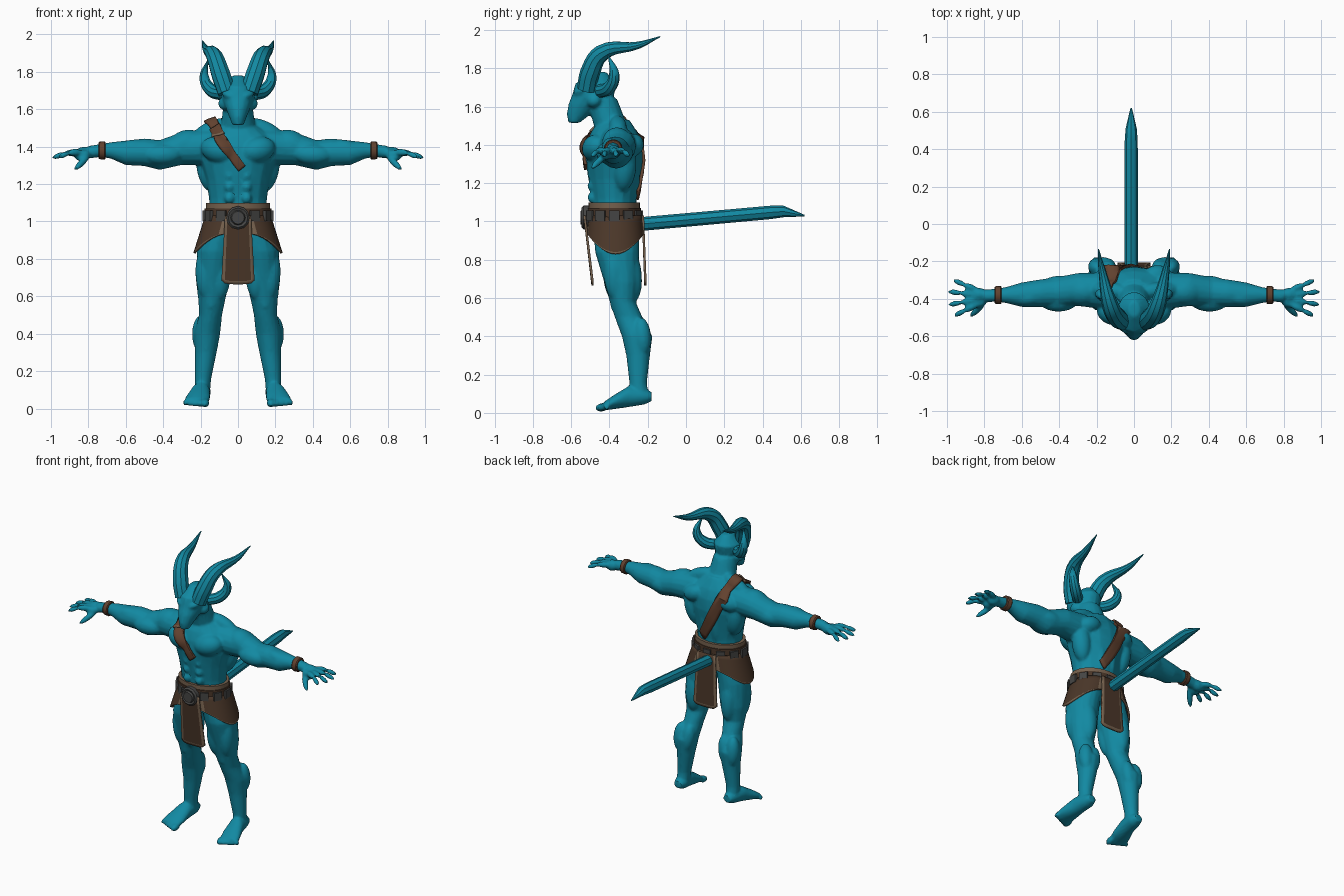
import bpy, bmesh, math
from mathutils import Vector, Matrix

if "Cube" in bpy.data.objects:
    bpy.data.objects.remove(bpy.data.objects["Cube"])


def material(name, rgb):
    m = bpy.data.materials.new(name)
    m.use_nodes = True
    m.diffuse_color = (*rgb, 1)
    m.node_tree.nodes["Principled BSDF"].inputs["Base Color"].default_value = (*rgb, 1)
    return m


TEAL = material("teal skin", (.006, .25, .36))
LEATHER = material("dark leather", (.07, .038, .022))
TRIM = material("tan trim", (.18, .12, .075))
STRAP = material("red brown leather", (.12, .053, .028))
METAL = material("dark metal", (.06, .06, .058))


def smooth(ob, angle=35):
    bpy.ops.object.select_all(action='DESELECT')
    ob.select_set(True)
    bpy.context.view_layer.objects.active = ob
    bpy.ops.object.shade_smooth_by_angle(angle=math.radians(angle))


def finish(name, bm, *mats):
    bmesh.ops.recalc_face_normals(bm, faces=bm.faces)
    mesh = bpy.data.meshes.new(name)
    bm.to_mesh(mesh)
    bm.free()
    ob = bpy.data.objects.new(name, mesh)
    bpy.context.collection.objects.link(ob)
    for m in mats:
        mesh.materials.append(m)
    smooth(ob)
    return ob


def apply(ob, kind, **settings):
    mod = ob.modifiers.new(kind, kind)
    for key, value in settings.items():
        setattr(mod, key, value)
    bpy.context.view_layer.objects.active = ob
    bpy.ops.object.modifier_apply(modifier=mod.name)


def loft(bm, axis, stations, side=1, n=16):
    """Elliptic rings (x, y, z, radius, radius) across one axis, joined and capped."""
    i, j = {'X': (1, 2), 'Y': (0, 2), 'Z': (0, 1)}[axis]
    rings = []
    for x, y, z, ra, rb in stations:
        ring = []
        for k in range(n):
            p = Vector((x * side, y, z))
            p[i] += ra * math.cos(math.tau * k / n)
            p[j] += rb * math.sin(math.tau * k / n)
            ring.append(bm.verts.new(p))
        rings.append(ring)
    for a, b in zip(rings, rings[1:]):
        for k in range(n):
            bm.faces.new((a[k], a[k - 1], b[k - 1], b[k]))
    bm.faces.new(rings[0])
    bm.faces.new(rings[-1])


def muscle(bm, a, b, r, side):
    """Ellipsoid stretched from a to b."""
    a, b = (Vector((p[0] * side, p[1], p[2])) for p in (a, b))
    d = b - a
    turn = d.to_track_quat('Z', 'Y').to_matrix().to_4x4()
    size = Matrix.Diagonal((r, r, d.length * .5 + r * .4, 1))
    bmesh.ops.create_icosphere(bm, subdivisions=3, radius=1,
                               matrix=Matrix.Translation((a + b) / 2) @ turn @ size)


def horn(name, points, side):
    cu = bpy.data.curves.new(name, 'CURVE')
    cu.dimensions, cu.bevel_depth, cu.bevel_resolution = '3D', 1, 3
    cu.resolution_u, cu.use_fill_caps = 5, True
    sp = cu.splines.new('BEZIER')
    sp.bezier_points.add(len(points) - 1)
    for bp, (x, y, z, r) in zip(sp.bezier_points, points):
        bp.co, bp.radius = (x * side, y, z), r
        bp.handle_left_type = bp.handle_right_type = 'AUTO'
    ob = bpy.data.objects.new(name, cu)
    bpy.context.collection.objects.link(ob)
    cu.materials.append(TEAL)
    bpy.ops.object.select_all(action='DESELECT')
    ob.select_set(True)
    bpy.context.view_layer.objects.active = ob
    bpy.ops.object.convert(target='MESH')
    smooth(bpy.context.object)


def add_trunk(bm):
    loft(bm, 'Z', [(0, -.375, z, a, b) for z, a, b in (
        (.9, .15, .11), (1.12, .155, .118), (1.22, .17, .135), (1.32, .2, .15),
        (1.4, .21, .145), (1.46, .18, .125), (1.53, .08, .08))])
    loft(bm, 'Z', [(0, -.38, 1.46, .1, .09), (0, -.44, 1.64, .075, .08)])


def add_head(bm):
    loft(bm, 'Z', [(0, y, z, a, b) for z, y, a, b in (
        (1.515, -.585, .03, .03), (1.56, -.56, .047, .062), (1.61, -.525, .068, .09),
        (1.66, -.485, .088, .11), (1.72, -.47, .088, .108), (1.78, -.455, .03, .04))])


def add_torso_muscles(bm, s):
    for a, b, r in (((.04, -.485, 1.365), (.17, -.46, 1.4), .07),   # chest
                    ((.05, -.36, 1.53), (.22, -.35, 1.46), .045),   # neck to shoulder
                    ((.14, -.33, 1.18), (.18, -.31, 1.38), .06),    # side of back
                    ((.08, -.27, 1.42), (.18, -.28, 1.38), .055),   # shoulder blade
                    ((.04, -.28, 1.1), (.04, -.27, 1.38), .035),    # spine
                    ((.08, -.31, .88), (.09, -.31, .97), .062)):    # seat
        muscle(bm, a, b, r, s)
    for row in range(3):  # stomach
        z = 1.125 + .06 * row
        muscle(bm, (.03, -.485, z), (.06, -.48, z), .032, s)
    muscle(bm, (.03, -.58, 1.665), (.08, -.535, 1.69), .02, s)  # brow
    muscle(bm, (.06, -.5, 1.62), (.08, -.46, 1.64), .035, s)  # cheek


def add_arm(bm, s):
    loft(bm, 'X', [(x, y, z, r, r) for x, y, z, r in (
        (.14, -.36, 1.4, .1), (.3, -.35, 1.39, .088), (.42, -.365, 1.355, .08),
        (.5, -.37, 1.37, .074), (.6, -.378, 1.367, .066), (.68, -.38, 1.38, .044),
        (.73, -.38, 1.38, .035), (.8, -.385, 1.37, .034))], s)
    muscle(bm, (.22, -.36, 1.44), (.35, -.36, 1.37), .08, s)
    for dy in (-.04, .04):  # front and back of upper arm
        muscle(bm, (.32, -.37 + dy, 1.36), (.48, -.375 + dy, 1.355), .056, s)
    muscle(bm, (.5, -.385, 1.4), (.63, -.4, 1.385), .045, s)
    # Hand: palm, thumb and fanned fingers
    muscle(bm, (.8, -.375, 1.37), (.86, -.38, 1.355), .036, s)
    muscle(bm, (.8, -.415, 1.36), (.86, -.42, 1.345), .03, s)
    muscle(bm, (.8, -.42, 1.35), (.87, -.49, 1.28), .018, s)
    for k in range(4):
        root = Vector((.84, -.355 - .025 * k, 1.37))
        fan = math.radians(24 - 17 * k)
        reach = .12 + .033 * math.sin(math.pi * (k + .5) / 4)
        tip = root + Vector((math.cos(fan), math.sin(fan), -.2)) * reach
        knuckle = root.lerp(tip, .55) + Vector((0, 0, .012))
        muscle(bm, root, knuckle, .019, s)
        muscle(bm, knuckle, tip, .015, s)


def add_leg(bm, s):
    loft(bm, 'Z', [(x, y, z, r, q) for x, y, z, r, q in (
        (.085, -.365, .98, .09, .12), (.12, -.36, .84, .1, .115), (.135, -.337, .68, .09, .09),
        (.14, -.33, .58, .072, .068), (.147, -.3, .5, .062, .072), (.165, -.255, .4, .07, .08),
        (.172, -.25, .3, .058, .062), (.187, -.25, .16, .044, .046), (.19, -.24, .08, .04, .045))], s)
    for dx, dy in ((.045, -.03), (-.045, -.035), (0, .06)):  # thigh
        muscle(bm, (.133 + dx, -.355 + dy, .84), (.133 + dx * .8, -.335 + dy, .6), .054, s)
    muscle(bm, (.14, -.37, .59), (.147, -.35, .53), .034, s)  # knee
    for dx in (-.033, .033):  # calf
        muscle(bm, (.165 + dx, -.235, .48), (.178 + dx * .7, -.222, .32), .046, s)
    loft(bm, 'Y', [(x, y, z, r, q) for x, y, z, r, q in (
        (.19, -.18, .085, .03, .025), (.19, -.22, .085, .045, .042), (.2, -.3, .085, .052, .055),
        (.215, -.38, .055, .066, .036), (.225, -.43, .035, .066, .022))], s)
    for k in range(5):  # toes
        x = .172 + .027 * k
        muscle(bm, (x, -.41, .035), (x + .006, -.465 + .012 * k, .024), .022 - .002 * k, s)


# Body fused into one skin, and horns
body = bmesh.new()
add_trunk(body)
add_head(body)
for s, label in ((1, "left"), (-1, "right")):
    add_torso_muscles(body, s)
    add_arm(body, s)
    add_leg(body, s)
    horn(label + "_large_horn", ((.06, -.52, 1.69, .05), (.09, -.5, 1.78, .052),
         (.125, -.44, 1.88, .045), (.17, -.25, 1.92, .02), (.19, -.135, 1.965, .003)), s)
    horn(label + "_small_horn", ((.08, -.45, 1.68, .035), (.14, -.4, 1.7, .035),
         (.18, -.375, 1.765, .028), (.16, -.405, 1.865, .003)), s)
skin = finish("body", body, TEAL)
apply(skin, 'REMESH', mode='VOXEL', voxel_size=.009)
apply(skin, 'SMOOTH', factor=.5, iterations=2)
apply(skin, 'DECIMATE', ratio=.35)
smooth(skin, 40)

# Blade behind the waist
bm = bmesh.new()
loft(bm, 'Y', [(-.015, y, z, r, r) for y, z, r in (
    (-.25, .985, .036), (.44, 1.047, .035), (.51, 1.052, .03), (.62, 1.03, .004))], n=8)
finish("blade", bm, TEAL)


def sheet(name, shape, nu, nv, rim, mats=(LEATHER, TRIM), thick=.012):
    """Grid of shape(u, v) with a trimmed border at the sides and the bottom."""
    us = [0] + [rim + (1 - 2 * rim) * k / nu for k in range(nu + 1)] + [1]
    vs = [(1 - rim * .5) * k / nv for k in range(nv + 1)] + [1]
    bm = bmesh.new()
    grid = [[bm.verts.new(shape(u, v)) for u in us] for v in vs]
    for r in range(nv + 1):
        for c in range(nu + 2):
            f = bm.faces.new((grid[r][c], grid[r][c + 1], grid[r + 1][c + 1], grid[r + 1][c]))
            f.material_index = int(r == nv or c in (0, nu + 1))
    apply(finish(name, bm, *mats), 'SOLIDIFY', thickness=thick, offset=0)


# Hip skirts, hanging flaps and wrist bands
for s, label in ((1, "left"), (-1, "right")):
    def hip(u, v):
        t = math.radians(-82 + 164 * u)
        drop = .2 - .11 * math.sin(t) ** 2
        wide, deep = .17 + .063 * v, .137 + .01 * v
        return (s * wide * math.cos(t) ** .8, -.368 + deep * math.sin(t), 1.03 - drop * v)
    sheet(label + "_skirt", hip, 14, 5, .08)
    bm = bmesh.new()
    loft(bm, 'X', [(x, -.38, 1.38, r, r) for x, r in
                   ((.708, .044), (.713, .049), (.74, .047), (.746, .042))], s)
    finish(label + "_wrist_band", bm, STRAP)
for label, top, bottom in (("front", -.53, -.488), ("back", -.225, -.212)):
    def flap(u, v):
        corner = .02 * abs(2 * u - 1) ** 6 * v
        return ((.07 + .018 * v) * (2 * u - 1), top + (bottom - top) * v, 1.03 - .365 * v + corner)
    sheet(label + "_flap", flap, 6, 6, .1)

# Belt with its border, plates and buckle
for name, low, high, wide, mat in (("belt", .985, 1.07, .178, LEATHER),
                                   ("belt_border", 1.065, 1.098, .172, TRIM)):
    bm = bmesh.new()
    loft(bm, 'Z', [(0, -.375, z, wide, wide - .038) for z in (low, high)], n=32)
    finish(name, bm, mat)
bm = bmesh.new()
for k in range(1, 12):
    t = math.tau * (k / 12 - .25)
    at = Matrix.Translation((.178 * math.cos(t), -.375 + .14 * math.sin(t), 1.03))
    bmesh.ops.create_cube(bm, size=1, matrix=at @ Matrix.Rotation(t, 4, 'Z')
                          @ Matrix.Diagonal((.022, .055, .055, 1)))
finish("belt_plates", bm, METAL)
bm = bmesh.new()
loft(bm, 'Y', [(0, y, 1.02, r, r) for y, r in
               ((-.5, .062), (-.535, .062), (-.545, .052), (-.54, .04), (-.552, .034))], n=12)
finish("buckle", bm, METAL)

# Shoulder strap laid onto the trunk
PATH = [Vector(p) for p in ((.025, -.55, 1.275), (-.06, -.55, 1.39), (-.12, -.49, 1.49),
                            (-.135, -.39, 1.53), (-.12, -.28, 1.49), (.05, -.25, 1.13))]
CORE = Vector((0, -.385, 1.33))


def laid(u, v, gap=.008):
    k = min(int(u * 5), 4)
    p = PATH[k].lerp(PATH[k + 1], u * 5 - k)
    across = (PATH[k + 1] - PATH[k]).cross(p - CORE).normalized()
    p = p + across * .055 * (v - .5)
    out = (p - CORE).normalized()
    hit, where, *_ = skin.ray_cast(p + out * .08, -out, distance=.25)
    return (where if hit else p) + out * gap


sheet("shoulder_strap", laid, 36, 4, .02, (STRAP, STRAP), .016)
sheet("strap_pad", lambda u, v: laid(.35 + .16 * u, -.1 + 1.2 * v, .018), 6, 3, .1, (STRAP, TRIM))
